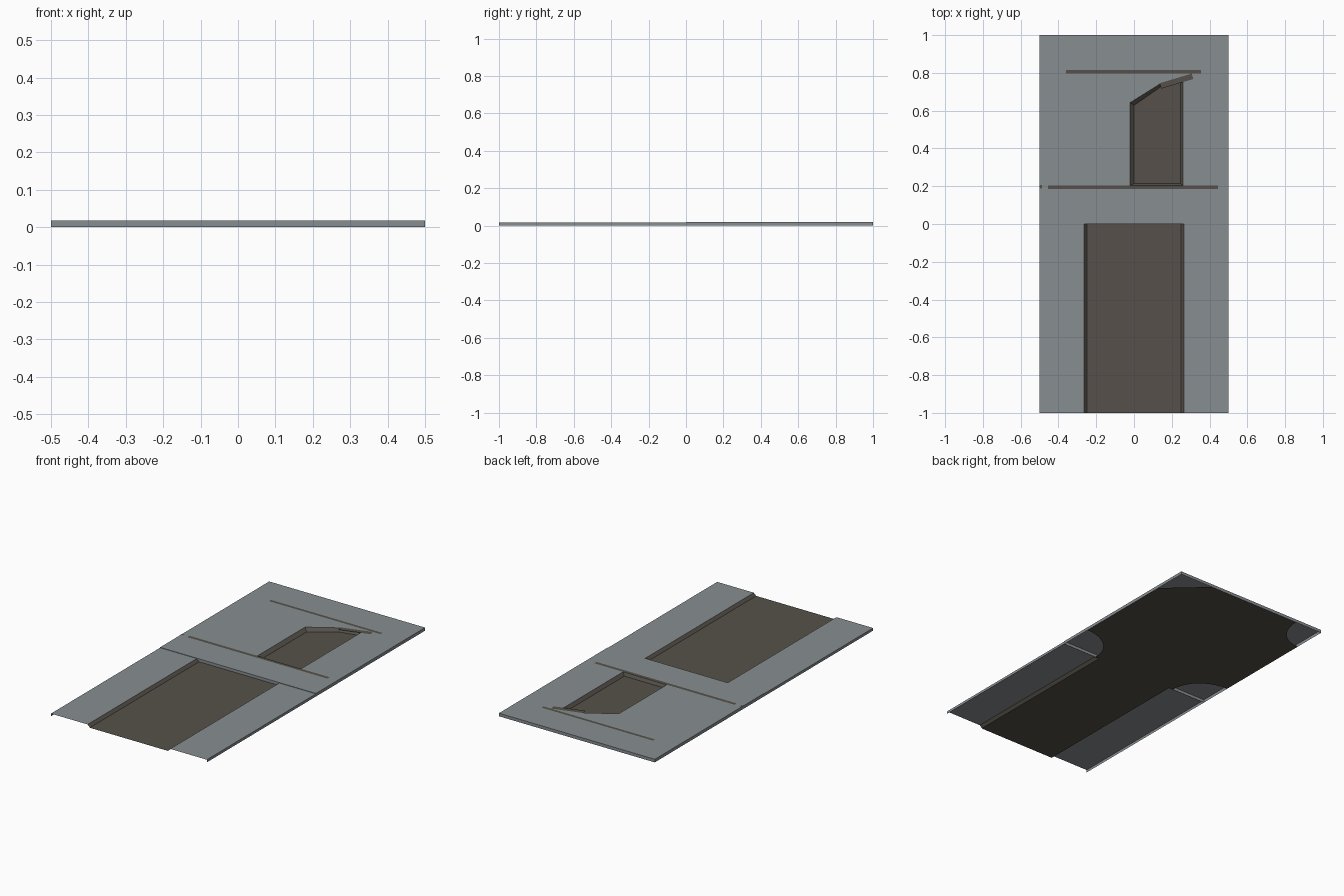
import bpy, math
from mathutils import Vector
from mathutils.geometry import tessellate_polygon

if "Cube" in bpy.data.objects:
    bpy.data.objects.remove(bpy.data.objects["Cube"])

TOP, SIDE, FLOOR = 0.018, 0.0155, 0.001


def material(name, col):
    m = bpy.data.materials.new(name)
    m.diffuse_color = (*col, 1)
    m.use_nodes = True
    m.node_tree.nodes["Principled BSDF"].inputs["Base Color"].default_value = m.diffuse_color
    return m


GREY = material("pavement grey", (0.245, 0.272, 0.285))
BROWN = material("road brown", (0.092, 0.081, 0.067))


def add(name, verts, faces, mat):
    me = bpy.data.meshes.new(name)
    me.from_pydata(verts, [], faces)
    me.materials.append(mat)
    ob = bpy.data.objects.new(name, me)
    bpy.context.collection.objects.link(ob)
    return ob


def sheet(name, loops, z, mat, up=True):
    """Flat sheet; the first loop is the outline, the others are holes."""
    polys = [[Vector((x, y, z)) for x, y in l] for l in loops]
    verts = [v for p in polys for v in p]
    faces = []
    for t in tessellate_polygon(polys):
        a, b, c = (verts[i] for i in t)
        n = (b - a).cross(c - a).z
        if abs(n) > 1e-9:
            faces.append(t if (n > 0) == up else t[::-1])
    return add(name, verts, faces, mat)


def ribbon(name, low, high, z0, z1, mat, closed=False):
    """Wall or slope joining a low line to a high line."""
    n = len(low)
    verts = [(x, y, z0) for x, y in low] + [(x, y, z1) for x, y in high]
    faces = [(i, (i + 1) % n, n + (i + 1) % n, n + i)
             for i in range(n if closed else n - 1)]
    return add(name, verts, faces, mat)


# Upper deck with the small cut-out
hole = [(-.02, .205), (.26, .205), (.26, .77), (.14, .743), (-.02, .643)]
pit = [(0, .215), (.245, .215), (.245, .75), (.14, .725), (0, .628)]
deck = [(-.5, 0), (.5, 0), (.5, 1), (-.5, 1)]
sheet("deck", [deck, hole], TOP, GREY)
ribbon("deck_walls", deck, deck, 0, TOP, GREY, True)
ribbon("cutout_slope", pit[::-1], hole[::-1], FLOOR, TOP, BROWN, True)

# Side panels, outer walls and sloped kerbs beside the road
for s, side in ((-1, "left"), (1, "right")):
    sheet(side + "_panel", [[(s * .265, -1), (s * .5, -1), (s * .5, 0), (s * .265, 0)]], SIDE, GREY)
    line = [(s * .5, -s), (s * .5, 0)] if s > 0 else [(-.5, 0), (-.5, -1)]
    ribbon(side + "_wall", line, line, 0, SIDE, GREY)
    lo, hi = [(s * .25, -1), (s * .25, 0)], [(s * .265, -1), (s * .265, 0)]
    if s > 0:
        lo, hi = lo[::-1], hi[::-1]
    ribbon(side + "_kerb", lo, hi, FLOOR, SIDE, BROWN)


# Road sheet below everything, with rounded corner cut-outs
def arc(cx, cy, rx, ry, a0, a1, n=10):
    pts = []
    for i in range(n + 1):
        a = math.radians(a0 + (a1 - a0) * i / n)
        pts.append((cx + rx * math.cos(a), cy + ry * math.sin(a)))
    return pts


road = ([(-.25, -1), (.25, -1), (.25, 0)]
        + arc(.5, 0, .225, .2, 180, 90)
        + [(.5, .8), (.28, 1)]
        + arc(-.5, 1, .18, .2, 0, -90)
        + arc(-.5, 0, .225, .2, 90, 0) + [(-.25, 0)])
sheet("road_top", [road], FLOOR, BROWN)
sheet("road_underside", [road], 0, BROWN, up=False)


# Thin kerb lines showing on the deck
def strip(name, a, b, w):
    a, b = Vector(a), Vector(b)
    d = (b - a).normalized()
    n = Vector((-d.y, d.x)) * w / 2
    sheet(name, [[tuple(a - n), tuple(b - n), tuple(b + n), tuple(a + n)]], TOP + .0006, BROWN)


strip("front_line", (-.455, .195), (.445, .195), .02)
strip("back_line", (-.36, .807), (.355, .807), .018)
strip("edge_mark", (-.5, .197), (-.488, .197), .018)
strip("slant_line", (.14, .731), (.31, .782), .03)
